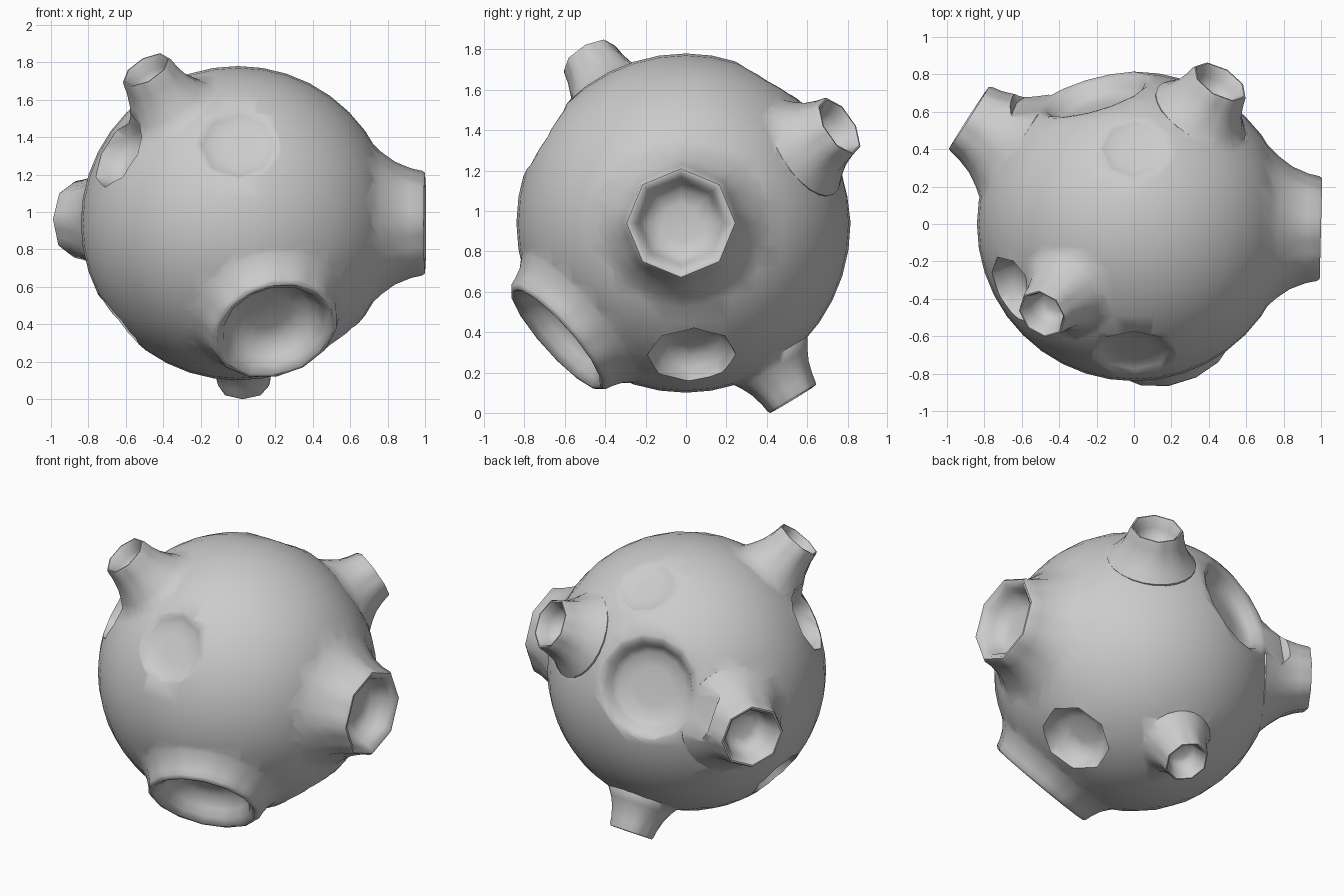
import bpy, bmesh, math
from mathutils import Vector

if "Cube" in bpy.data.objects:
    bpy.data.objects.remove(bpy.data.objects["Cube"])

CENTRE = Vector((0, 0, 0.94))
R = 0.84


def lathe(name, profile, direction, corners, split=1):
    """Closed solid of rings (radius, distance from body centre, how polygonal) around a direction."""
    q = Vector(direction).normalized().to_track_quat('Z', 'Y')
    bm = bmesh.new()
    rings = []
    sides = corners * split
    step = 2 * math.pi / corners
    for r, d, flat in profile:
        ring = []
        for i in range(sides):
            a = 2 * math.pi * i / sides
            poly = math.cos(step / 2) / math.cos((i % split) / split * step - step / 2)
            rr = r * (1 + (poly - 1) * flat)
            ring.append(bm.verts.new(CENTRE + q @ Vector((rr * math.cos(a), rr * math.sin(a), d))))
        rings.append(ring)
    for lo, hi in zip(rings, rings[1:]):
        for i in range(sides):
            j = (i + 1) % sides
            bm.faces.new((lo[i], lo[j], hi[j], hi[i]))
    bm.faces.new(rings[0][::-1])
    bm.faces.new(rings[-1])
    bmesh.ops.recalc_face_normals(bm, faces=bm.faces)
    me = bpy.data.meshes.new(name)
    bm.to_mesh(me)
    bm.free()
    ob = bpy.data.objects.new(name, me)
    bpy.context.collection.objects.link(ob)
    return ob


def combine(body, tool, op):
    """Apply a boolean and delete the helper."""
    m = body.modifiers.new("cut", 'BOOLEAN')
    m.operation, m.solver, m.object = op, 'EXACT', tool
    dg = bpy.context.evaluated_depsgraph_get()
    dg.update()
    me = bpy.data.meshes.new_from_object(body.evaluated_get(dg))
    body.modifiers.clear()
    body.data = me
    bpy.data.objects.remove(tool)


# round body: subdivided cube pushed out to a sphere, a little flatter at the back
bm = bmesh.new()
bmesh.ops.create_cube(bm, size=2)
bmesh.ops.subdivide_edges(bm, edges=bm.edges[:], cuts=9, use_grid_fill=True)
for v in bm.verts:
    p = Vector([math.tan(c * math.pi / 4) for c in v.co]).normalized() * R
    if p.y > 0:
        p.y *= 0.97
    v.co = CENTRE + p
me = bpy.data.meshes.new("cratered_body")
bm.to_mesh(me)
bm.free()
body = bpy.data.objects.new("cratered_body", me)
bpy.context.collection.objects.link(body)

# raised vents: direction, rim distance, rim radius, foot radius, cup depth, sides
vents = [
    ((1.0, -0.025, 0.0), 1.00, 0.28, 0.44, 0.14, 8),        # right
    ((-0.48, -0.47, 0.80), 1.07, 0.145, 0.25, 0.14, 8),     # upper front left
    ((0.46, 0.76, 0.48), 1.01, 0.165, 0.27, 0.13, 8),       # upper back right
    ((-0.87, 0.56, 0.02), 1.05, 0.205, 0.34, 0.16, 8),      # back left
    ((0.03, 0.52, -0.855), 1.02, 0.14, 0.22, 0.12, 8),      # underside
    ((0.20, -0.65, -0.58), 0.88, 0.35, 0.46, 0.16, 14),     # wide front crater
]
# flush craters: direction, rim radius, depth, sides
craters = [
    ((0, -0.67, 0.41), 0.22, 0.03, 8),       # front, shallow
    ((0, 0.42, 0.73), 0.19, 0.02, 8),        # top, shallow
    ((-0.70, -0.39, 0.41), 0.20, 0.12, 8),   # left
    ((0.50, 0.03, -0.68), 0.22, 0.11, 8),    # lower right
    ((-0.64, -0.03, -0.52), 0.18, 0.09, 8),  # lower left
]

# vent walls flare out of the body, round at the foot and faceted at the rim
for direc, d, r, foot, depth, n in vents:
    base = math.sqrt(R * R - foot * foot) - 0.012
    h = d - base
    prof = [(foot * 0.9, base - 0.12, 0), (foot, base, 0)]
    for k, t, flat in ((0.62, 0.22, 0.2), (0.30, 0.46, 0.5), (0.08, 0.75, 0.9)):
        prof.append((r + (foot - r) * k, base + h * t, flat))
    prof += [(r, d - 0.015, 1), (r * 0.96, d, 1)]
    combine(body, lathe("wall", prof, direc, n, 3), 'UNION')

# cups hollow out the vents
for direc, d, r, foot, depth, n in vents:
    prof = [(r * 0.35, d - depth, 1), (r * 0.6, d - depth * 0.9, 1), (r * 0.74, d - depth * 0.5, 1),
            (r * 0.80, d - 0.03, 1), (r * 0.93, d + 0.006, 1), (r * 0.93, d + 0.1, 1)]
    combine(body, lathe("cup", prof, direc, n), 'DIFFERENCE')

# bowls sunk into the surface
for direc, r, depth, n in craters:
    d = math.sqrt(R * R - r * r) - 0.004
    prof = [(r * 0.4, d - depth, 1), (r * 0.7, d - depth * 0.9, 1), (r * 0.87, d - depth * 0.5, 1),
            (r * 1.13, d + depth * 0.5, 1), (r * 1.2, d + 0.2, 1)]
    combine(body, lathe("bowl", prof, direc, n), 'DIFFERENCE')

# large stepped crater at the back: sloped shelf around a deeper floor
shelf = [(0.12, 0.655, 1), (0.21, 0.662, 1), (0.25, 0.69, 1), (0.275, 0.735, 1),
         (0.31, 0.752, 1), (0.46, 0.775, 1), (0.47, 0.95, 1)]
combine(body, lathe("back_crater", shelf, (-0.23, 0.765, 0.23), 14), 'DIFFERENCE')

bpy.context.view_layer.objects.active = body
body.select_set(True)
bpy.ops.object.shade_smooth_by_angle(angle=math.radians(50))
